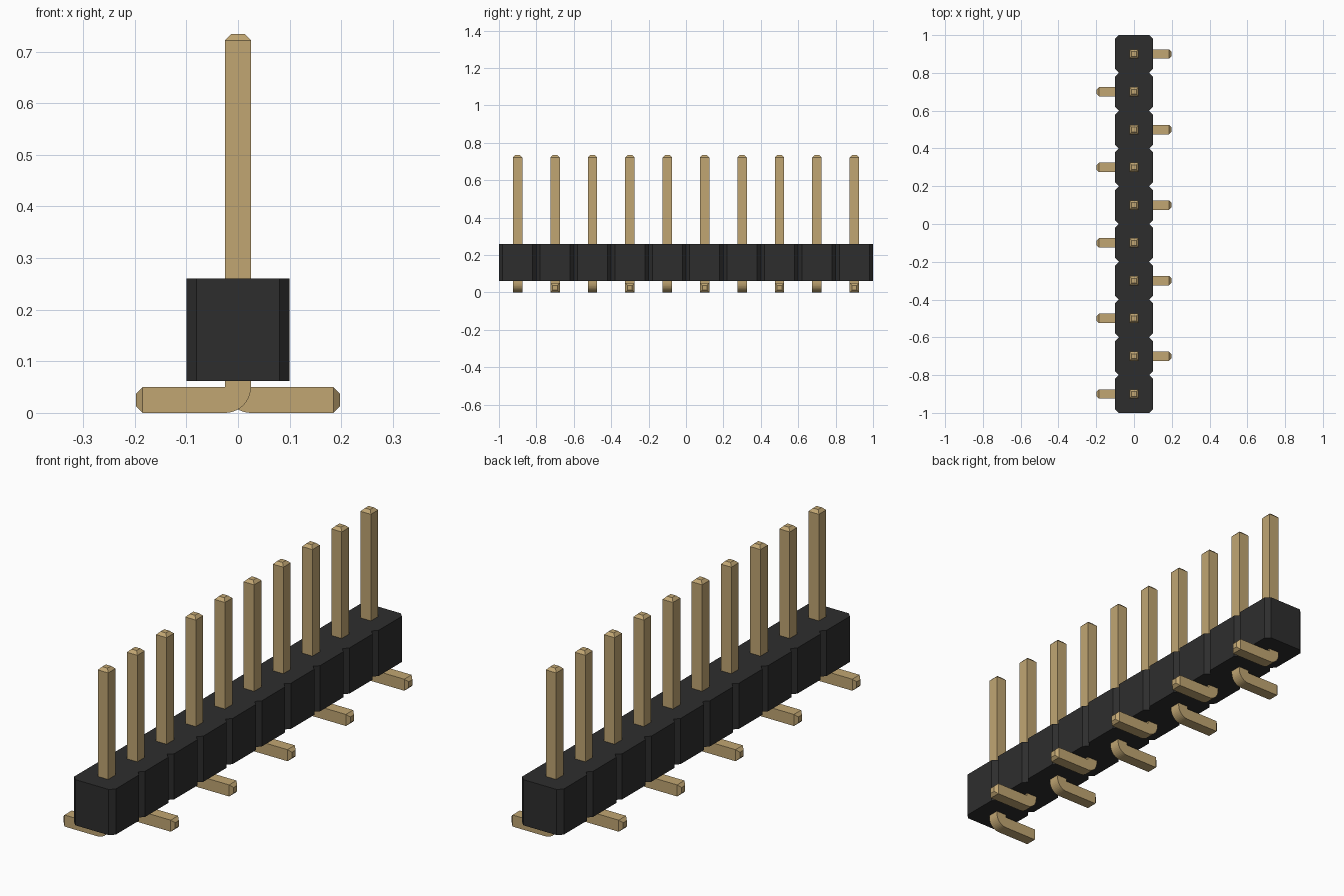
import bpy, bmesh, math
from mathutils import Vector

cube = bpy.data.objects.get("Cube")
if cube:
    bpy.data.objects.remove(cube, do_unlink=True)

PINS, PITCH = 10, 0.2
HALF = 0.025                 # half the pin thickness
BODY_Z = (0.062, 0.26)
CHAMFER = 0.02


def material(name, color):
    m = bpy.data.materials.new(name)
    m.use_nodes = True
    m.diffuse_color = color
    m.node_tree.nodes["Principled BSDF"].inputs["Base Color"].default_value = color
    return m


def prism(name, points, offset, mat, taper=()):
    """Extrude a closed outline; faces whose normal is in taper get a bevelled tip."""
    bm = bmesh.new()
    face = bm.faces.new([bm.verts.new(p) for p in points])
    out = bmesh.ops.extrude_face_region(bm, geom=[face], use_keep_orig=True)
    moved = [v for v in out["geom"] if isinstance(v, bmesh.types.BMVert)]
    bmesh.ops.translate(bm, verts=moved, vec=offset)
    bmesh.ops.recalc_face_normals(bm, faces=bm.faces)
    bm.normal_update()
    for direction in taper:
        d = Vector(direction)
        end = max((f for f in bm.faces if f.normal.dot(d) > 0.99),
                  key=lambda f: f.calc_center_median().dot(d))
        tip = bmesh.ops.extrude_discrete_faces(bm, faces=[end])["faces"][0]
        c = tip.calc_center_median()
        for v in tip.verts:
            v.co = c + (v.co - c) * 0.5 + d * 0.0125
    bmesh.ops.recalc_face_normals(bm, faces=bm.faces)
    mesh = bpy.data.meshes.new(name)
    bm.to_mesh(mesh)
    bm.free()
    mesh.materials.append(mat)
    obj = bpy.data.objects.new(name, mesh)
    bpy.context.collection.objects.link(obj)
    return obj


black = material("black plastic", (0.027, 0.027, 0.027, 1))
gold = material("gold metal", (0.533, 0.381, 0.171, 1))

# Housing: one notched outline running along y
side = []
for i in range(PINS):
    y0 = -1 + i * PITCH
    if i:
        side.append((0.1 - CHAMFER, y0))
    else:
        side.append((0.1 - CHAMFER, -1))
    side += [(0.1, y0 + CHAMFER), (0.1, y0 + PITCH - CHAMFER)]
side.append((0.1 - CHAMFER, 1))
outline = side + [(-x, y) for x, y in reversed(side)]
prism("housing", [(x, y, BODY_Z[0]) for x, y in outline],
      (0, 0, BODY_Z[1] - BODY_Z[0]), black)

# Pins: upright post with a rounded heel and a foot, alternating sides
heel = [(HALF - 0.05 * math.cos(a), 0.05 - 0.05 * math.sin(a))
        for a in (math.radians(90 * k / 10) for k in range(11))]
profile = [(-HALF, 0.722)] + heel + [(0.185, 0), (0.185, 0.05), (HALF, 0.05), (HALF, 0.722)]
for i in range(PINS):
    s = 1 if i % 2 else -1
    y = -1 + PITCH * (i + 0.5)
    prism(f"pin_{i + 1}", [(s * x, y - HALF, z) for x, z in profile],
          (0, 2 * HALF, 0), gold, taper=((0, 0, 1), (s, 0, 0)))
